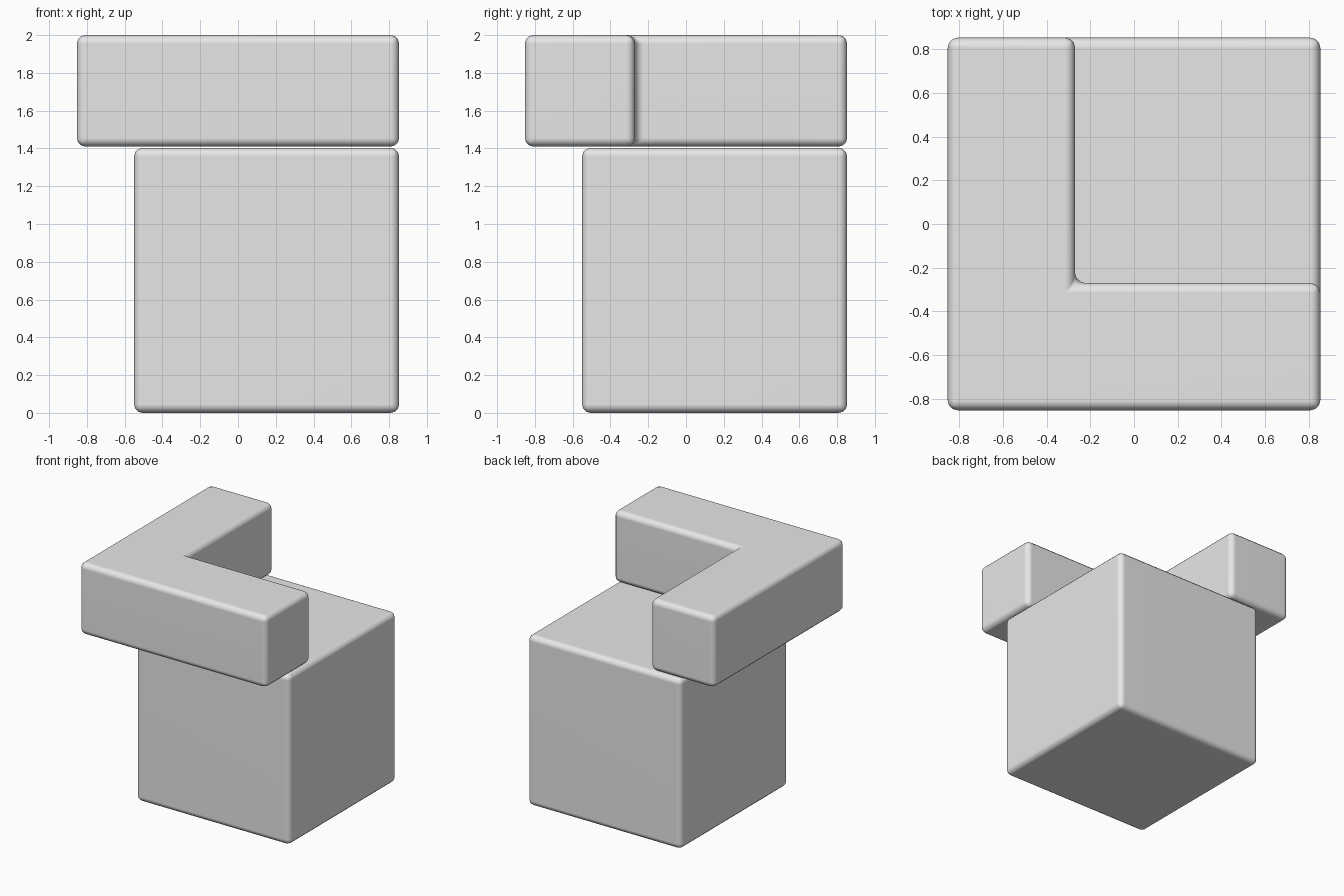
import bpy
import bmesh

default = bpy.data.objects.get("Cube")
if default:
    bpy.data.objects.remove(default, do_unlink=True)

# Single plain material
grey = bpy.data.materials.new("light grey")
grey.use_nodes = True
colour = (0.8, 0.8, 0.8, 1)
grey.diffuse_color = colour
grey.node_tree.nodes["Principled BSDF"].inputs["Base Color"].default_value = colour


def rounded_prism(name, outline, bottom, top, radius=0.045):
    """Extrude a flat outline upwards and round every edge."""
    bm = bmesh.new()
    base = bm.faces.new([bm.verts.new((x, y, bottom)) for x, y in outline])
    raised = bmesh.ops.extrude_face_region(bm, geom=[base], use_keep_orig=True)
    verts = [v for v in raised["geom"] if isinstance(v, bmesh.types.BMVert)]
    bmesh.ops.translate(bm, verts=verts, vec=(0, 0, top - bottom))
    bmesh.ops.recalc_face_normals(bm, faces=bm.faces)
    mesh = bpy.data.meshes.new(name)
    bm.to_mesh(mesh)
    bm.free()
    mesh.materials.append(grey)
    obj = bpy.data.objects.new(name, mesh)
    bpy.context.collection.objects.link(obj)

    bevel = obj.modifiers.new("rounded edges", 'BEVEL')
    bevel.width = radius
    bevel.segments = 3
    bevel.limit_method = 'ANGLE'
    mesh.shade_smooth()
    # Keep the broad faces flat while the rounded edges stay smooth
    weighted = obj.modifiers.new("flat faces", 'WEIGHTED_NORMAL')
    weighted.keep_sharp = True
    return obj


half = 0.853    # outer half width
inner = -0.27   # inside faces of the two arms
near = -0.55    # front and right faces of the block

# Large block
rounded_prism("base_block",
              [(near, near), (half, near), (half, half), (near, half)],
              0, 1.403)

# Overhanging corner piece with two arms
rounded_prism("corner_piece",
              [(-half, -half), (half, -half), (half, inner),
               (inner, inner), (inner, half), (-half, half)],
              1.41, 2)
